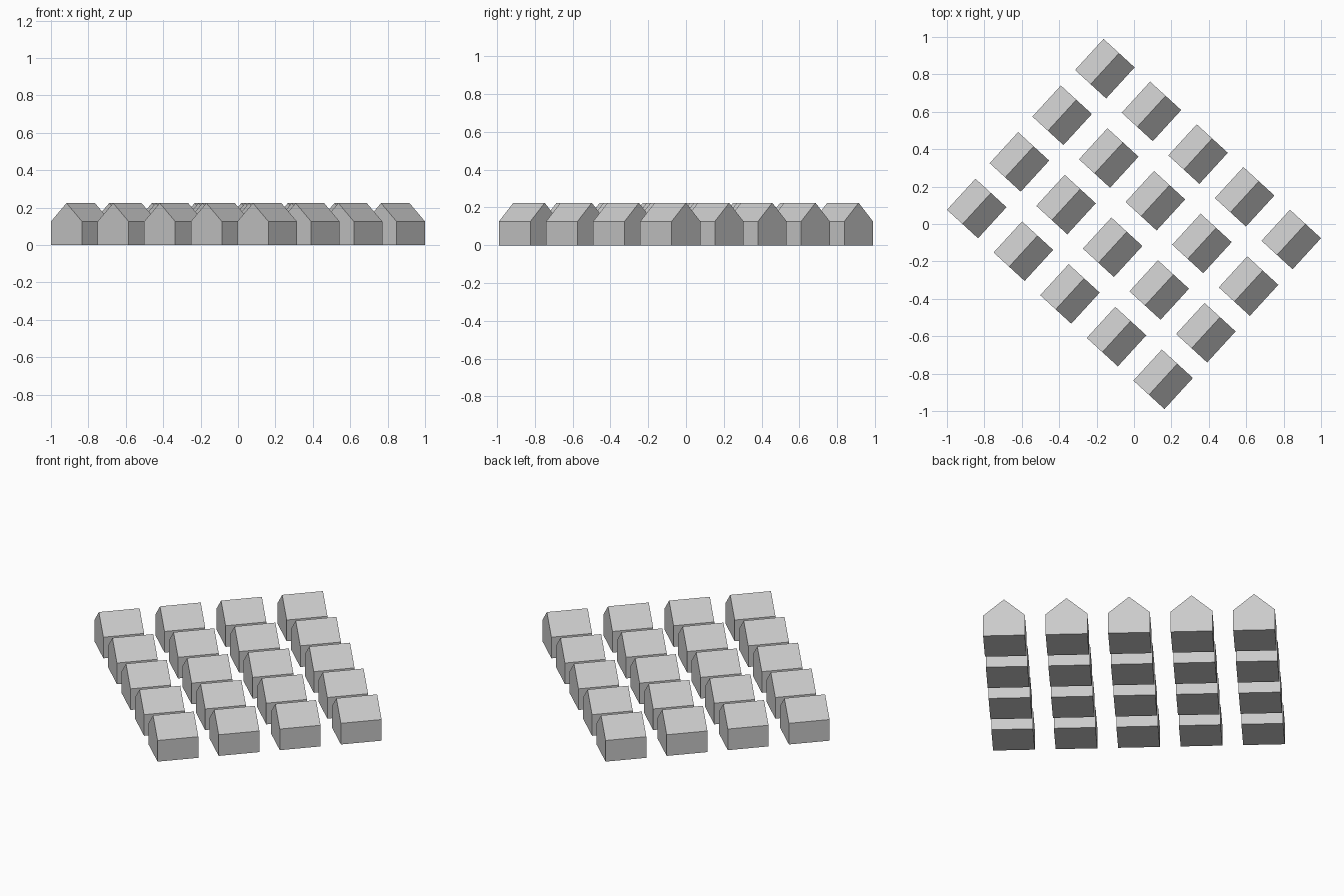
import bpy
from math import cos, sin, radians

if "Cube" in bpy.data.objects:
    bpy.data.objects.remove(bpy.data.objects["Cube"])

SIZE = 0.2253      # house width and length
WALL = 0.126       # eaves height
RIDGE = 0.2245     # ridge height
STEP = 1.5 * SIZE  # spacing of the grid
ANGLE = radians(47.5)


def house_mesh():
    """Pentagonal gable profile extruded along local x."""
    h = SIZE / 2
    profile = [(-h, 0), (h, 0), (h, WALL), (0, RIDGE), (-h, WALL)]
    n = len(profile)
    verts = [(x, y, z) for x in (h, -h) for y, z in profile]
    faces = [tuple(range(n)), tuple(reversed(range(n, 2 * n)))]
    faces += [(i, i + n, (i + 1) % n + n, (i + 1) % n) for i in range(n)]
    mesh = bpy.data.meshes.new("house")
    mesh.from_pydata(verts, [], faces)
    mesh.update()
    return mesh


# 4 x 5 grid of houses, the whole estate turned about z
mesh = house_mesh()
for row in range(5):
    for col in range(4):
        u, v = (col - 1.5) * STEP, (row - 2) * STEP
        house = bpy.data.objects.new(f"house_{row + 1}_{col + 1}", mesh)
        house.location = (u * cos(ANGLE) - v * sin(ANGLE),
                          u * sin(ANGLE) + v * cos(ANGLE), 0)
        house.rotation_euler.z = ANGLE
        bpy.context.collection.objects.link(house)
